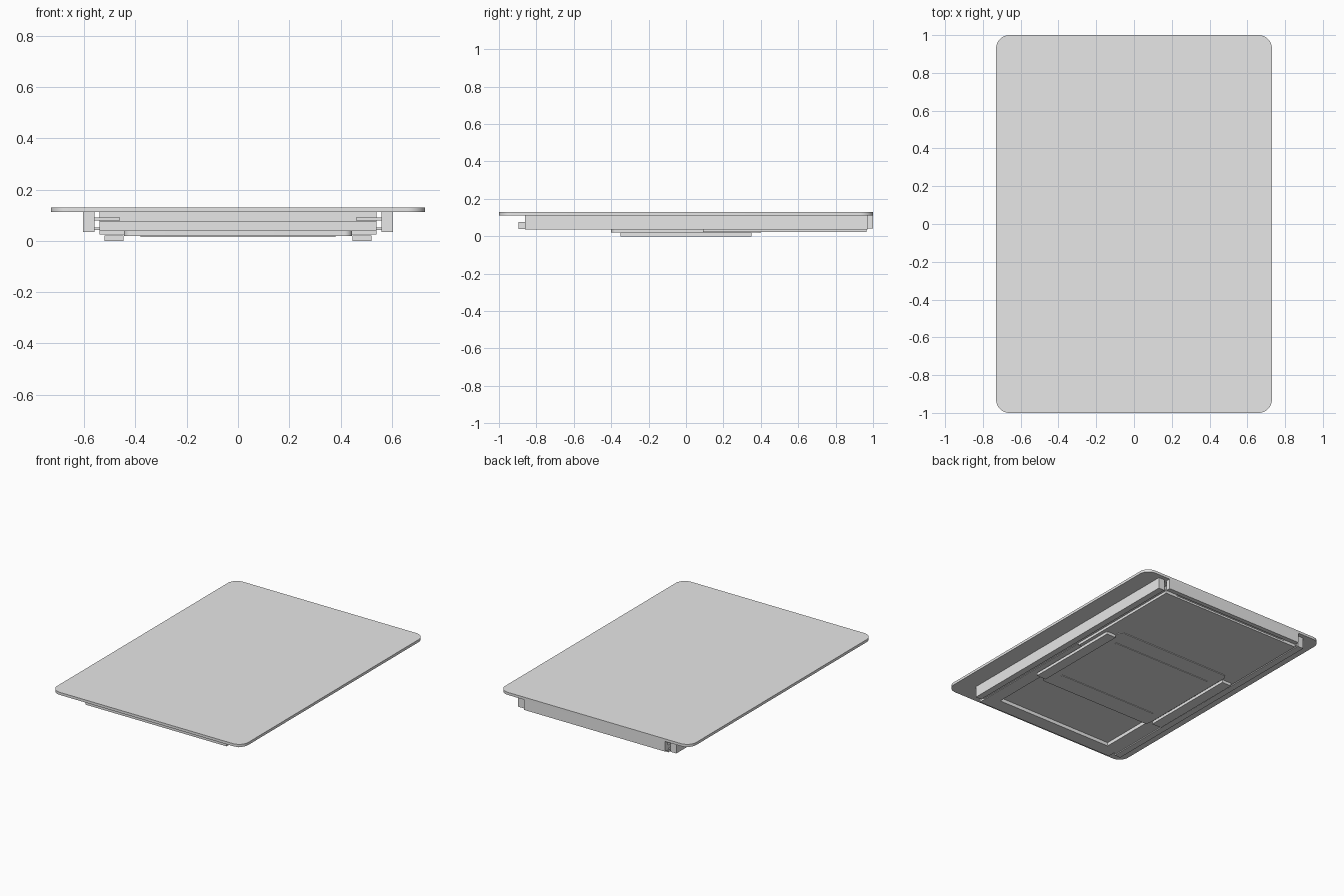
import bpy, bmesh, math

if "Cube" in bpy.data.objects:
    bpy.data.objects.remove(bpy.data.objects["Cube"])

grey = bpy.data.materials.new("light_grey")
grey.diffuse_color = (0.8, 0.8, 0.8, 1)
grey.use_nodes = True
grey.node_tree.nodes["Principled BSDF"].inputs["Base Color"].default_value = grey.diffuse_color


def finish(name, bm):
    bmesh.ops.recalc_face_normals(bm, faces=bm.faces[:])
    me = bpy.data.meshes.new(name)
    bm.to_mesh(me)
    bm.free()
    me.materials.append(grey)
    ob = bpy.data.objects.new(name, me)
    bpy.context.collection.objects.link(ob)
    return ob


def box(name, x0, x1, y0, y1, z0, z1):
    bm = bmesh.new()
    bmesh.ops.create_cube(bm, size=1)
    for v in bm.verts:
        v.co = ((x0 + x1) / 2 + v.co.x * (x1 - x0),
                (y0 + y1) / 2 + v.co.y * (y1 - y0),
                (z0 + z1) / 2 + v.co.z * (z1 - z0))
    return finish(name, bm)


def pair(name, x0, x1, *yz):
    box(name + "_right", x0, x1, *yz)
    box(name + "_left", -x1, -x0, *yz)


def rounded_slab(name, hx, hy, r, z0, z1, seg=10):
    bm = bmesh.new()
    ring = []
    for i, (sx, sy) in enumerate([(1, 1), (-1, 1), (-1, -1), (1, -1)]):
        for k in range(seg + 1):
            a = math.pi / 2 * (i + k / seg)
            ring.append(bm.verts.new((sx * (hx - r) + r * math.cos(a),
                                      sy * (hy - r) + r * math.sin(a), z0)))
    face = bm.faces.new(ring)
    ext = bmesh.ops.extrude_face_region(bm, geom=[face])
    for v in ext["geom"]:
        if isinstance(v, bmesh.types.BMVert):
            v.co.z = z1
    ob = finish(name, bm)
    bpy.ops.object.select_all(action='DESELECT')
    ob.select_set(True)
    bpy.context.view_layer.objects.active = ob
    bpy.ops.object.shade_smooth_by_angle(angle=math.radians(30))
    return ob


# Table top
rounded_slab("top_panel", 0.73, 1.0, 0.07, 0.112, 0.13)

# Long side rails and rear cross beam
pair("side_rail", 0.56, 0.605, -0.86, 0.97, 0.035, 0.112)
box("rear_beam", -0.54, 0.54, 0.968, 1.0, 0.042, 0.112)

# Slide brackets joining rails and tray
pair("upper_bracket", 0.46, 0.56, -0.85, 0.95, 0.08, 0.09)
pair("lower_bracket", 0.54, 0.56, -0.85, 0.96, 0.042, 0.052)

# Sliding tray: frame bars and recessed floor
box("tray_front", -0.54, 0.54, -0.895, -0.8, 0.038, 0.075)
pair("tray_side", 0.45, 0.54, -0.8, 0.965, 0.038, 0.075)
box("tray_floor", -0.45, 0.45, -0.8, 0.965, 0.062, 0.075)

# Rear underside cover
box("rear_cover", -0.54, 0.54, 0.09, 0.965, 0.024, 0.038)

# Central mounting plate with two thin ribs
rounded_slab("mount_plate", 0.445, 0.4, 0.03, 0.019, 0.04)
for side, y in (("rear", 0.27), ("front", -0.27)):
    box("rib_" + side, -0.38, 0.38, y - 0.006, y + 0.006, 0.015, 0.02)

# Feet
pair("foot", 0.447, 0.52, -0.35, 0.35, 0.0, 0.02)
